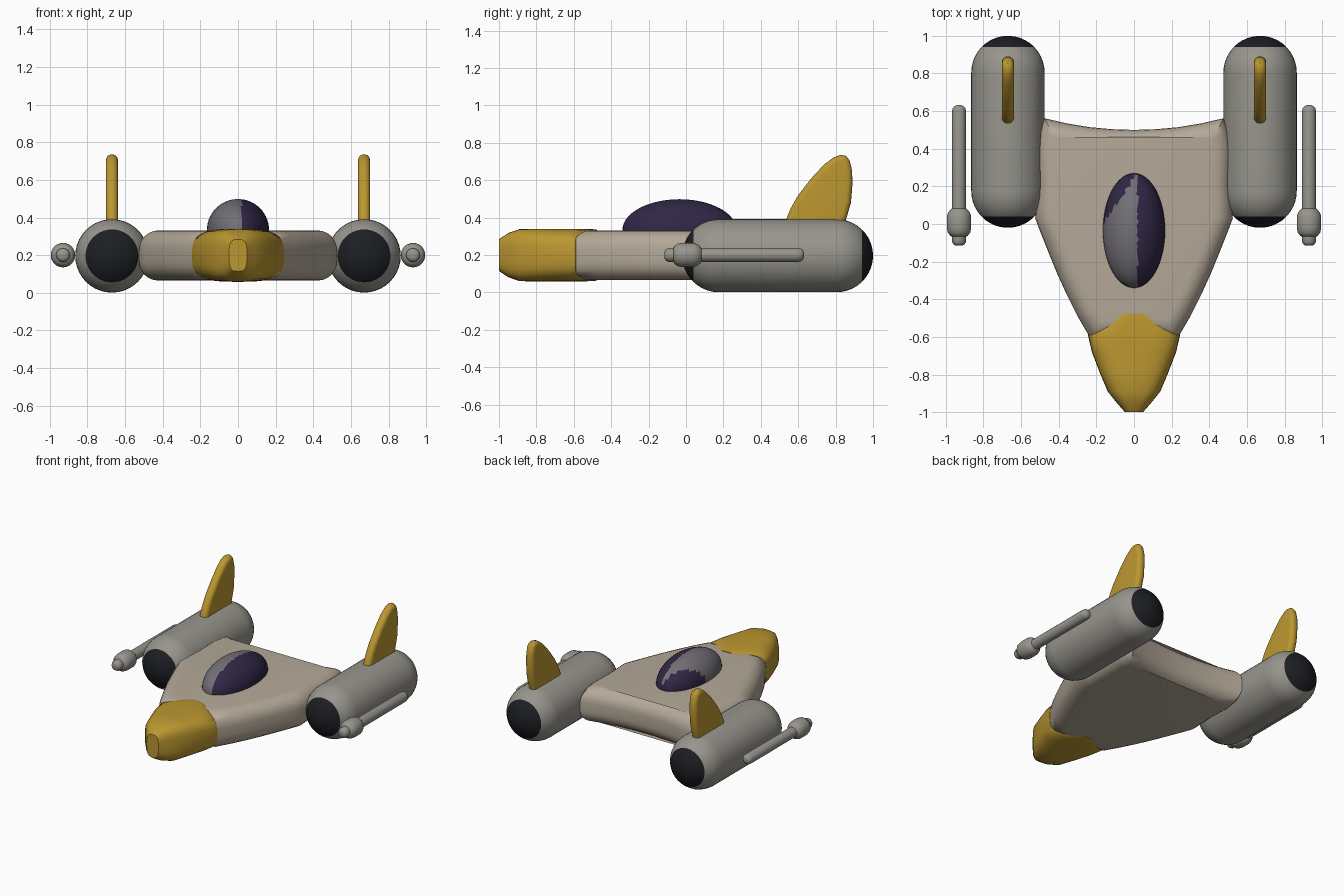
import bpy, bmesh, math
from math import sin, cos, pi, sqrt
from mathutils import Vector

if "Cube" in bpy.data.objects:
    bpy.data.objects.remove(bpy.data.objects["Cube"])


def material(name, rgb):
    m = bpy.data.materials.new(name)
    m.diffuse_color = (*rgb, 1)
    m.use_nodes = True
    m.node_tree.nodes["Principled BSDF"].inputs["Base Color"].default_value = m.diffuse_color
    return m


HULL = material("hull_beige", (0.46, 0.40, 0.32))
GOLD = material("gold", (0.50, 0.31, 0.03))
METAL = material("engine_grey", (0.31, 0.30, 0.265))
BLACK = material("black", (0.012, 0.013, 0.016))
GLASS = material("canopy_purple", (0.03, 0.02, 0.06))
SHINE = material("canopy_shine", (0.17, 0.16, 0.18))


def finish(name, bm, mats, pick=None, angle=40):
    bmesh.ops.recalc_face_normals(bm, faces=bm.faces[:])
    if pick:
        for f in bm.faces:
            f.material_index = pick(f.calc_center_median())
    me = bpy.data.meshes.new(name)
    bm.to_mesh(me)
    bm.free()
    ob = bpy.data.objects.new(name, me)
    bpy.context.collection.objects.link(ob)
    for m in mats:
        me.materials.append(m)
    bpy.ops.object.select_all(action='DESELECT')
    ob.select_set(True)
    bpy.context.view_layer.objects.active = ob
    bpy.ops.object.shade_smooth_by_angle(angle=math.radians(angle))
    return ob


def loft(rings):
    """Skin a list of equal closed rings and cap both ends."""
    bm = bmesh.new()
    vr = [[bm.verts.new(p) for p in ring] for ring in rings]
    n = len(vr[0])
    for a, b in zip(vr, vr[1:]):
        for i in range(n):
            j = (i + 1) % n
            bm.faces.new((a[i], a[j], b[j], b[i]))
    bm.faces.new(vr[0])
    bm.faces.new(vr[-1])
    return bm


def slab(outline, half, r, place, segs=6):
    """Flat plate with rounded rim from a counter-clockwise 2D outline."""
    pts = [Vector(p) for p in outline]
    n = len(pts)
    inward = []
    for i in range(n):
        a = (pts[i] - pts[i - 1]).normalized()
        b = (pts[(i + 1) % n] - pts[i]).normalized()
        na, nb = Vector((-a.y, a.x)), Vector((-b.y, b.x))
        m = (na + nb).normalized()
        inward.append(m / max(m.dot(na), 0.6))
    steps = [(r * (1 - cos(k * pi / 2 / segs)), half - r + r * sin(k * pi / 2 / segs))
             for k in range(segs + 1)]
    levels = [(d, -h) for d, h in reversed(steps)] + steps
    if half - r < 1e-5:
        levels.pop(segs)
    return loft([[place(p + v * d, h) for p, v in zip(pts, inward)] for d, h in levels])


def lathe(profile, x, z, n=40):
    """Round part along y from (y, radius) pairs."""
    return loft([[(x + r * cos(2 * pi * i / n), y, z + r * sin(2 * pi * i / n))
                  for i in range(n)] for y, r in profile])


def capsule(y0, y1, r, segs=10):
    ang = [0.04 + (pi / 2 - 0.04) * k / segs for k in range(segs + 1)]
    cap = [(r * (1 - cos(a)), r * sin(a)) for a in ang]
    return [(y0 + d, q) for d, q in cap] + [(y1 - d, q) for d, q in reversed(cap)]


# Hull plate
side = [(0.23, -0.61), (0.30, -0.49), (0.36, -0.37), (0.41, -0.26), (0.455, -0.15),
        (0.495, -0.05), (0.525, 0.03), (0.52, 0.12), (0.515, 0.22), (0.52, 0.40),
        (0.505, 0.49), (0.475, 0.562), (0.36, 0.535), (0.24, 0.515), (0.12, 0.504)]
outline = side + [(0, 0.50)] + [(-x, y) for x, y in reversed(side)]
finish("hull", slab(outline, 0.133, 0.1, lambda p, h: (p.x, p.y, 0.198 + h)), [HULL])


# Nose cone
def nose_ring(y, a, b, n=3.2, count=32):
    ring = []
    for i in range(count):
        c, s = cos(2 * pi * i / count), sin(2 * pi * i / count)
        ring.append((a * math.copysign(abs(c) ** (2 / n), c), y,
                     0.199 + b * math.copysign(abs(s) ** (2 / n), s)))
    return ring


stations = [(-0.475, 0.10, 0.136), (-0.50, 0.155, 0.139), (-0.59, 0.245, 0.141),
            (-0.68, 0.224, 0.141), (-0.79, 0.182, 0.141), (-0.89, 0.14, 0.139),
            (-0.95, 0.092, 0.118), (-1.0, 0.048, 0.085)]
finish("nose_cone", loft([nose_ring(*s) for s in stations]), [GOLD])

# Canopy with reflective front left panel
bm = bmesh.new()
bmesh.ops.create_uvsphere(bm, u_segments=48, v_segments=28, radius=1)
for v in bm.verts:
    v.co = Vector((v.co.x * 0.165, v.co.y * 0.305 - 0.035, v.co.z * 0.165 + 0.333))
finish("canopy", bm, [GLASS, SHINE],
       lambda c: int(c.x < 0.02 and c.y < 0.17 + 1.5 * (c.x + 0.05)))

# Engines, fins and guns on both sides
fin = [(0.84, 0.34), (0.865, 0.42), (0.882, 0.48), (0.89, 0.58), (0.888, 0.65),
       (0.875, 0.705), (0.855, 0.73), (0.825, 0.735), (0.79, 0.722), (0.74, 0.685),
       (0.67, 0.61), (0.60, 0.52), (0.56, 0.45), (0.535, 0.39), (0.53, 0.34)]
gun = [(-0.115, 0.018), (-0.108, 0.03), (-0.095, 0.037), (-0.067, 0.037), (-0.064, 0.046),
       (-0.045, 0.06), (-0.02, 0.065), (0.04, 0.065), (0.06, 0.058), (0.078, 0.044),
       (0.082, 0.037), (0.60, 0.037), (0.615, 0.034), (0.626, 0.025), (0.632, 0.01)]
for label, s in (("left", -1), ("right", 1)):
    finish(label + "_engine", lathe(capsule(-0.02, 1.0, 0.195), s * 0.67, 0.196),
           [METAL, BLACK], lambda c: int(c.y < 0.045 or c.y > 0.935))
    finish(label + "_fin", slab(fin, 0.032, 0.03, lambda p, h: (s * 0.67 + h, p.x, p.y)), [GOLD])
    finish(label + "_gun", lathe(gun, s * 0.93, 0.2, 28), [METAL])
